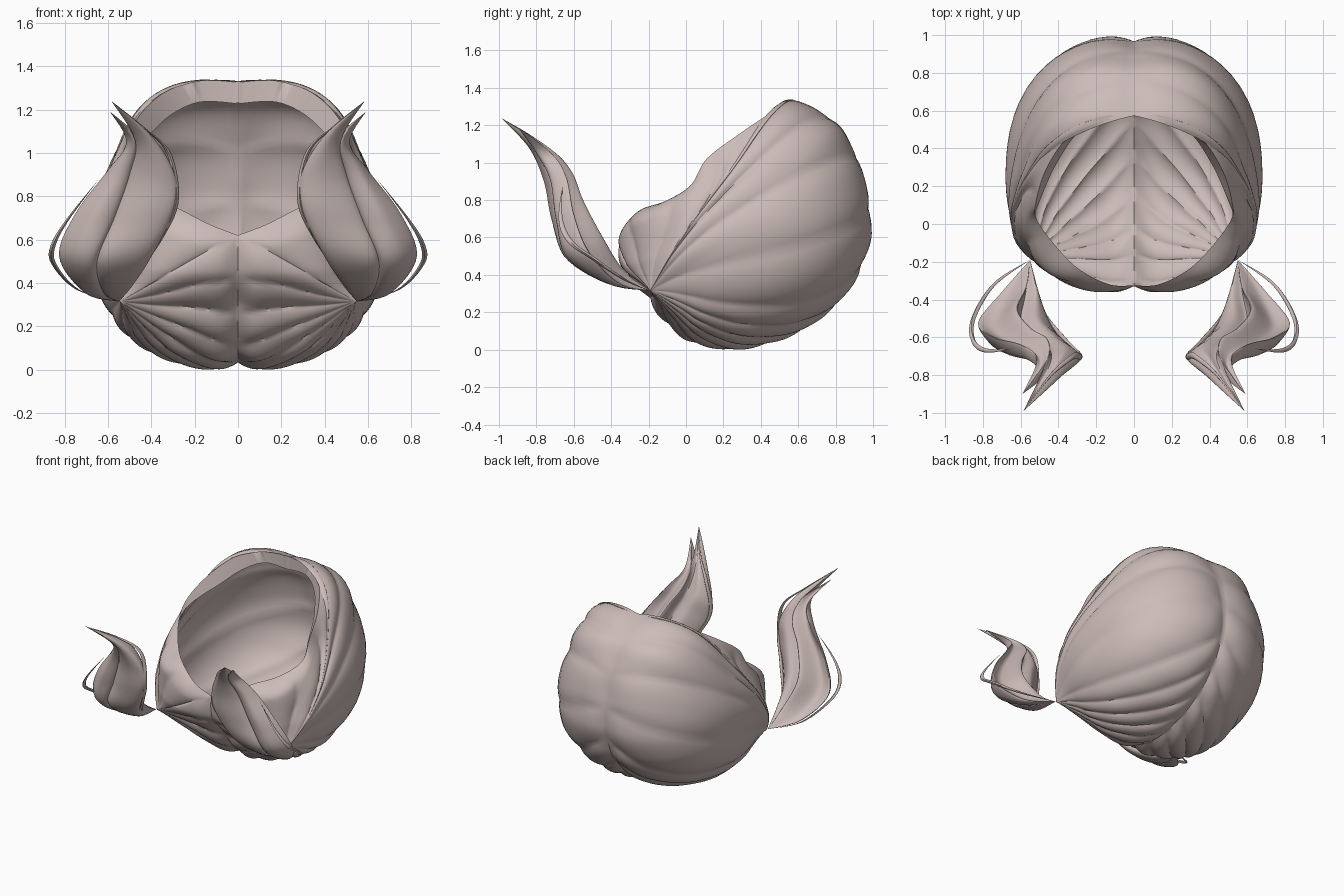
import bpy, bmesh, math
from mathutils import Vector

if "Cube" in bpy.data.objects:
    bpy.data.objects.remove(bpy.data.objects["Cube"])

hair = bpy.data.materials.new("pale_rose_hair")
hair.diffuse_color = (0.60, 0.50, 0.475, 1)
hair.use_nodes = True
hair.node_tree.nodes["Principled BSDF"].inputs["Base Color"].default_value = hair.diffuse_color


def spline(pts, n, closed=False):
    """n samples of a smooth curve through pts"""
    pts = [Vector(p) for p in pts]
    m = len(pts)
    spans = m if closed else m - 1
    out = []
    for k in range(n):
        s = k * spans / (n if closed else n - 1)
        i = min(int(s), spans - 1)
        t = s - i
        if closed:
            a, b, c, d = (pts[(i + j) % m] for j in (-1, 0, 1, 2))
        else:
            a, b, c, d = (pts[min(max(i + j, 0), m - 1)] for j in (-1, 0, 1, 2))
        out.append(0.5 * (2 * b + (c - a) * t + (2 * a - 5 * b + 4 * c - d) * t * t
                          + (3 * b - a - 3 * c + d) * t ** 3))
    return out


def smooth(a, b, x):
    t = min(1, max(0, (x - a) / (b - a)))
    return t * t * (3 - 2 * t)


def finish(name, bm):
    bmesh.ops.remove_doubles(bm, verts=bm.verts, dist=0.0008)
    bmesh.ops.recalc_face_normals(bm, faces=bm.faces)
    me = bpy.data.meshes.new(name)
    bm.to_mesh(me)
    bm.free()
    me.materials.append(hair)
    ob = bpy.data.objects.new(name, me)
    bpy.context.collection.objects.link(ob)
    bpy.ops.object.select_all(action='DESELECT')
    ob.select_set(True)
    bpy.context.view_layer.objects.active = ob
    bpy.ops.object.shade_smooth_by_angle(angle=math.radians(50))


# ---- cap shape: side outline in polar form (degrees, radius) around its centre
C = Vector((0, 0.3, 0.62))
HALF_W = 0.665
OUTLINE = [(0, .70), (19, .722), (37, .765), (49, .795), (69, .78), (90, .70), (135, .64),
           (160, .67), (180, .665), (195, .67), (213, .61), (231, .63), (242, .644),
           (261, .628), (284, .605), (305, .612), (325, .638), (343, .67), (360, .70)]
RIM = [(0, .58, 1.325), (.2, .56, 1.335), (.36, .45, 1.265), (.47, .28, 1.15), (.52, .11, 1.02),
       (.515, .025, .88), (.42, -.11, .795), (.29, -.24, .75), (.13, -.32, .67), (0, -.325, .62)]
GATHER = Vector((.545, -.19, .315))
OVER_EAR = Vector((1.05, -.1, .46))     # upper locks bend round the side of the opening


def outline(deg):
    deg %= 360
    for (a, ra), (b, rb) in zip(OUTLINE, OUTLINE[1:]):
        if deg <= b:
            t = (deg - a) / (b - a)
            t = 0.5 * t + 0.5 * t * t * (3 - 2 * t)
            return ra + (rb - ra) * t


def radius(d):
    rho = math.hypot(d.y, d.z)
    prof = outline(math.degrees(math.atan2(d.z, d.y)))
    w = HALF_W - 0.05 * smooth(0, .7, d.z)
    power = 2.3 + 0.35 * smooth(.4, .9, d.z) + 0.35 * smooth(.4, .9, -d.y)
    return ((abs(d.x) / w) ** power + (rho / prof) ** power) ** (-1 / power)


# ---- cap: locks of hair fanning from each gather point to the seam and rim
SEAM_N, RIM_N, ROWS = 140, 80, 32
edge = []                               # point, on rim, sideways bend, lip size
for i in range(SEAM_N):
    deg = 180 + 249 * i / (SEAM_N - 1)
    a = math.radians(deg)
    d = Vector((0, math.cos(a), math.sin(a)))
    sink = 0.036 - 0.018 * smooth(380, 429, deg)
    edge.append((C + d * (radius(d) - sink), False, smooth(345, 429, deg), int(i == SEAM_N - 1)))
for k, p in enumerate(spline(RIM, RIM_N)[1:-1]):
    s = (k + 1) / (RIM_N - 1) * (len(RIM) - 1)
    edge.append((p, True, 1 - smooth(3.2, 5.6, s), 1 - smooth(2.5, 5, s)))

bm = bmesh.new()
gd = (GATHER - C).normalized()
g_extra = (GATHER - C).length - radius(gd)
total = len(edge)
for side in (1, -1):
    cols = []
    for i, (p, on_rim, bend, lip_size) in enumerate(edge):
        d0 = (p - C).normalized()
        mid = ((d0 + gd) * 0.65).lerp(OVER_EAR, bend)
        extra = (p - C).length - radius(d0)
        lock = 13 * math.pi * i / SEAM_N if not on_rim else 5 * math.pi * (i - SEAM_N) / RIM_N
        col = []
        for j in range(ROWS + 1):
            u = j / ROWS
            d = (d0 * (1 - u) ** 2 + mid * 2 * u * (1 - u) + gd * u * u).normalized()
            wave = abs(math.sin(lock + 0.5 * math.sin(4 * u)))
            fade = min(1, 2.2 * (1 - u)) * min(1, u * (5 if on_rim else 8))
            groove = (0.02 * wave ** 0.7 - 0.013) * fade
            near = max(0, 1 - u / 0.25) ** 2
            r = radius(d) + extra * near + g_extra * u ** 5 + groove
            col.append(C + d * r)
        # tucked-in lip along the upper rim
        lip = p + (C - p) * 0.14 * lip_size + Vector((0, 0.04 * lip_size, 0))
        col.insert(0, lip)
        cols.append([bm.verts.new((v.x * side, v.y, v.z)) for v in col])
    for i in range(total):
        n = (i + 1) % total
        a, b = cols[i], cols[n]
        for j in range(ROWS + 1):
            if j == 0 and not (edge[i][3] > 0.01 and edge[n][3] > 0.01):
                continue
            bm.faces.new((a[j], b[j], b[j + 1], a[j + 1]))
bmesh.ops.delete(bm, geom=[v for v in bm.verts if not v.link_faces], context='VERTS')
finish("hair_cap", bm)


# ---- pigtails: each lock is lofted across a few guide curves
def loft(name, guides, side, steps=36, ring=30):
    curves = [spline(g, steps) for g in guides]
    bm = bmesh.new()
    rings = []
    for k in range(steps):
        section = spline([c[k] for c in curves], ring, True)
        rings.append([bm.verts.new((v.x * side, v.y, v.z)) for v in section])
    for a, b in zip(rings, rings[1:]):
        for j in range(ring):
            n = (j + 1) % ring
            bm.faces.new((a[j], a[n], b[n], b[j]))
    finish(name, bm)


def wisp(name, path, width, side):
    """thin tapered strand"""
    n = len(path)
    guides = []
    for dx, dy in ((1, 0), (0, 1), (-1, 0), (0, -1)):
        guides.append([(x + dx * width * math.sin(math.pi * i / (n - 1)),
                        y + dy * 1.6 * width * math.sin(math.pi * i / (n - 1)), z)
                       for i, (x, y, z) in enumerate(path)])
    loft(name, guides, side, ring=8)


def valley(a, b, front):
    """fold line between two ridges, sunk towards the front guide"""
    return [(Vector(p) + Vector(q)) / 2 * 0.6 + Vector(f) * 0.4 for p, q, f in zip(a, b, front)]


ROOT, TIP, TIP2 = (.55, -.19, .315), (.585, -.99, 1.24), (.59, -.9, 1.19)
OUTER = [(.70, -.36, .355), (.825, -.52, .52), (.75, -.60, .72), (.60, -.64, .92), (.515, -.72, 1.05)]
FRONT = [(.62, -.40, .355), (.65, -.62, .50), (.57, -.67, .70), (.50, -.71, .90), (.475, -.80, 1.06)]
INNER = [(.49, -.42, .385), (.40, -.60, .52), (.30, -.69, .72), (.285, -.72, .88), (.39, -.80, 1.07)]
BACK = [(.57, -.33, .42), (.62, -.45, .61), (.55, -.55, .80), (.46, -.61, .95), (.46, -.72, 1.07)]
BACK_IN = [(.515, -.36, .42), (.51, -.49, .58), (.42, -.59, .77), (.36, -.65, .92), (.41, -.74, 1.07)]
RIDGE = [(.69, -.40, .35), (.75, -.62, .50), (.67, -.69, .70), (.56, -.72, .92), (.50, -.79, 1.06)]
CREST = [(.53, -.43, .36), (.49, -.645, .50), (.41, -.72, .70), (.38, -.76, .90), (.43, -.84, 1.08)]

for side, label in ((1, "right"), (-1, "left")):
    loft(label + "_pigtail_outer_lock",
         [[ROOT] + g + [TIP2] for g in (OUTER, RIDGE, FRONT, BACK, valley(OUTER, BACK, RIDGE))], side)
    loft(label + "_pigtail_inner_lock",
         [[ROOT] + g + [TIP] for g in (FRONT, CREST, INNER, BACK_IN,
                                       valley(BACK_IN, BACK, FRONT), BACK)], side)
    wisp(label + "_outer_wisp", [ROOT, (.74, -.32, .37), (.85, -.50, .49), (.85, -.62, .58),
                                 (.78, -.67, .70), (.64, -.66, .88)], .012, side)
    wisp(label + "_inner_wisp", [ROOT, (.485, -.45, .42), (.36, -.62, .60), (.285, -.70, .78),
                                 (.32, -.70, 1.0), (.44, -.80, 1.12), TIP], .012, side)
